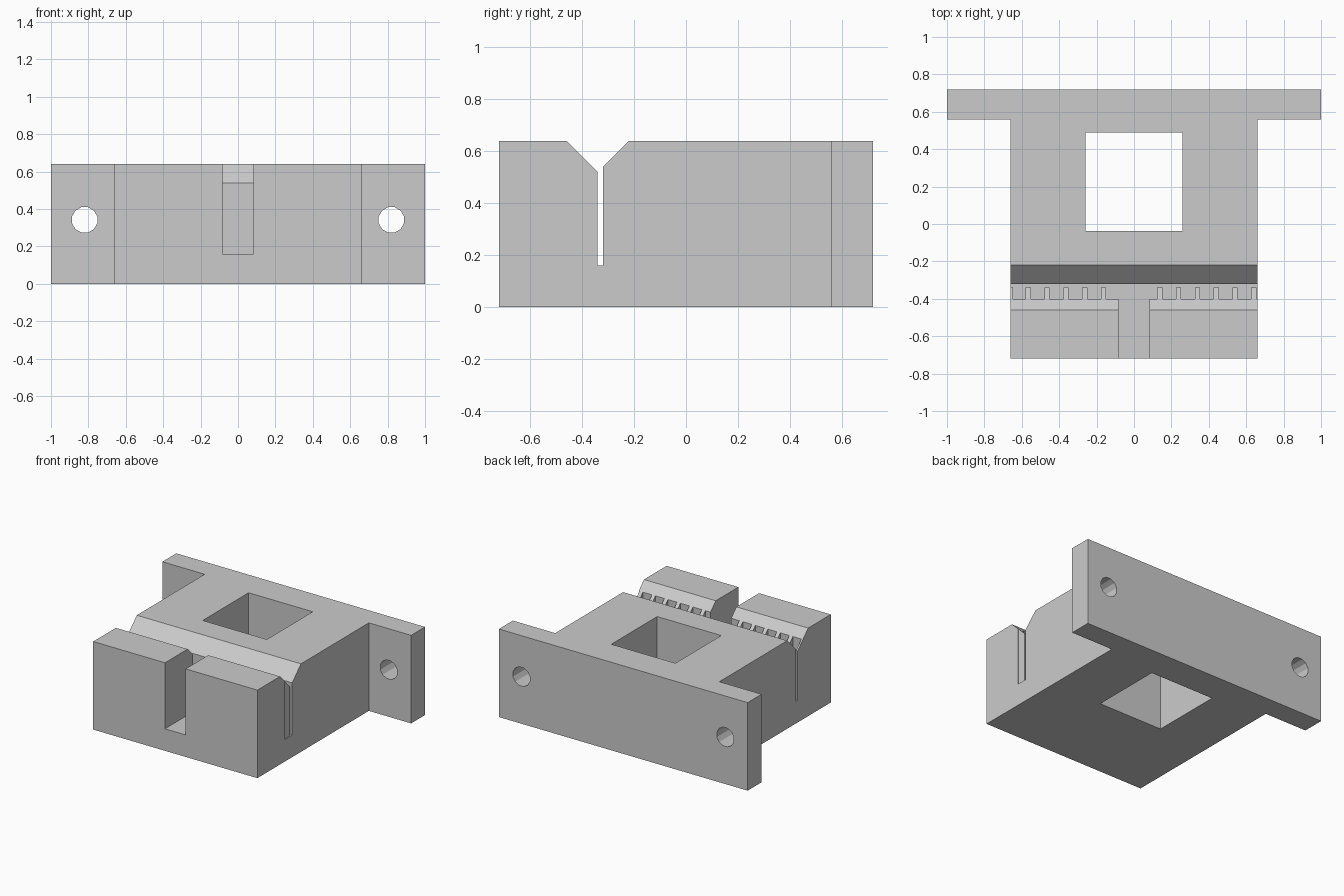
import bpy
import bmesh
import math
from mathutils import Matrix, Vector

old = bpy.data.objects.get("Cube")
if old:
    bpy.data.objects.remove(old, do_unlink=True)

HEIGHT = 0.64
HALF_WIDTH = 0.66
FRONT, BACK = -0.72, 0.72

grey = bpy.data.materials.new("plain grey")
grey.use_nodes = True
GREY = (0.6, 0.6, 0.6, 1)
grey.diffuse_color = GREY
grey.node_tree.nodes["Principled BSDF"].inputs["Base Color"].default_value = GREY


def prism(name, points, depth):
    """Extrude a closed loop of 3D points along a vector."""
    bm = bmesh.new()
    face = bm.faces.new([bm.verts.new(p) for p in points])
    new = bmesh.ops.extrude_face_region(bm, geom=[face])["geom"]
    verts = [v for v in new if isinstance(v, bmesh.types.BMVert)]
    bmesh.ops.translate(bm, verts=verts, vec=Vector(depth))
    bmesh.ops.recalc_face_normals(bm, faces=bm.faces)
    return finish(name, bm)


def finish(name, bm):
    mesh = bpy.data.meshes.new(name)
    bm.to_mesh(mesh)
    bm.free()
    mesh.materials.append(grey)
    obj = bpy.data.objects.new(name, mesh)
    bpy.context.collection.objects.link(obj)
    return obj


def block(name, x, y0, y1, z0, z1):
    loop = [(-x, y0, z0), (x, y0, z0), (x, y1, z0), (-x, y1, z0)]
    return prism(name, loop, (0, 0, z1 - z0))


def combine(target, tool, operation):
    """Apply a boolean and remove the tool object."""
    mod = target.modifiers.new(operation, "BOOLEAN")
    mod.operation = operation
    mod.solver = "EXACT"
    mod.object = tool
    bpy.context.view_layer.objects.active = target
    bpy.ops.object.modifier_apply(modifier=mod.name)
    bpy.data.objects.remove(tool, do_unlink=True)


# Main body: side profile with a V groove across the top
profile = [(FRONT, 0), (BACK, 0), (BACK, HEIGHT), (-0.22, HEIGHT),
           (-0.34, 0.52), (-0.46, HEIGHT), (FRONT, HEIGHT)]
body = prism("clamp_block", [(-HALF_WIDTH, y, z) for y, z in profile],
             (2 * HALF_WIDTH, 0, 0))

# Mounting flange across the back
combine(body, block("flange", 1, 0.56, BACK, 0, HEIGHT), "UNION")

# Square window through the body
combine(body, block("window_cutter", 0.258, -0.037, 0.49, -0.1, 0.8), "DIFFERENCE")

# Belt slot: thin gap, front channel and toothed wall cut as one outline
PITCH, TOOTH, EDGE = 0.1005, 0.028, 0.8
GAP_BACK, TIP, ROOT, CHANNEL = -0.32, -0.34, -0.40, 0.083
outline = [(EDGE, GAP_BACK), (-EDGE, GAP_BACK), (-EDGE, TIP)]


def add_tooth(x0, x1):
    outline.extend([(x0, ROOT), (x0, TIP), (x1, TIP), (x1, ROOT)])


outline.extend([(-0.648, TIP), (-0.648, ROOT)])
for i in range(4, -1, -1):
    x = -0.177 - i * PITCH
    add_tooth(x, x + TOOTH)
outline.extend([(-CHANNEL, ROOT), (-CHANNEL, FRONT - 0.1),
                (CHANNEL, FRONT - 0.1), (CHANNEL, ROOT)])
for i in range(6):
    x = 0.124 + i * PITCH
    add_tooth(x, x + TOOTH)
outline.append((EDGE, ROOT))
slot = prism("belt_slot_cutter", [(x, y, 0.16) for x, y in outline], (0, 0, 0.7))
combine(body, slot, "DIFFERENCE")

# Screw holes through both ends of the flange
for side in (-1, 1):
    bm = bmesh.new()
    place = (Matrix.Translation((side * 0.82, 0.64, 0.342))
             @ Matrix.Rotation(math.pi / 2, 4, "X")
             @ Matrix.Rotation(math.pi / 12, 4, "Z"))
    bmesh.ops.create_cone(bm, cap_ends=True, segments=12, radius1=0.07,
                          radius2=0.07, depth=0.4, matrix=place)
    combine(body, finish("screw_hole_cutter", bm), "DIFFERENCE")
